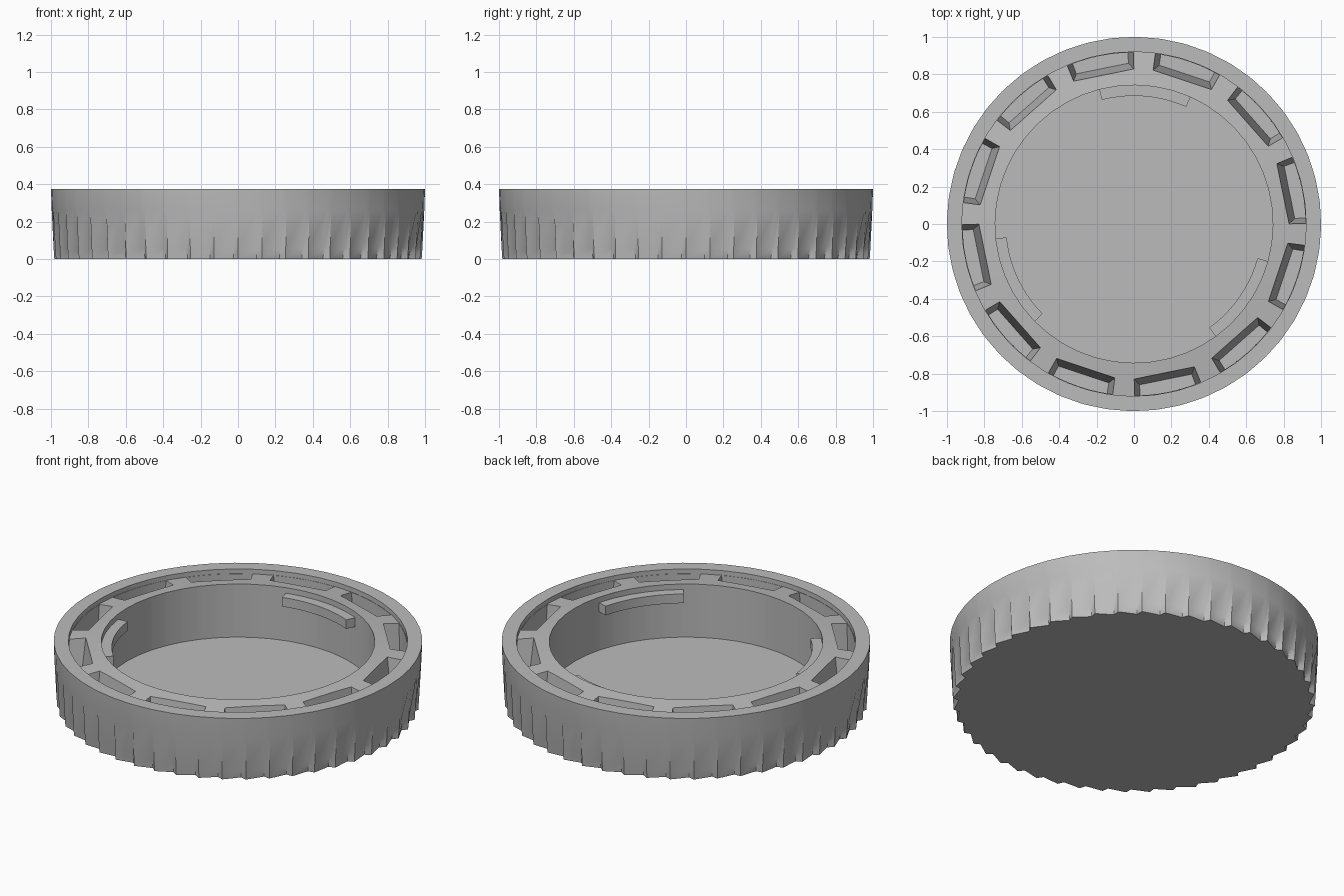
import bpy
import bmesh
from math import radians, cos, sin, pi

if "Cube" in bpy.data.objects:
    bpy.data.objects.remove(bpy.data.objects["Cube"])

TEETH = 48
POCKETS = 12
SEGS = TEETH * 2

grey = bpy.data.materials.new("grey_plastic")
grey.use_nodes = True
colour = (0.5, 0.5, 0.5, 1)
grey.diffuse_color = colour
grey.node_tree.nodes["Principled BSDF"].inputs["Base Color"].default_value = colour


def polar(r, a, z):
    return (r * cos(a), r * sin(a), z)


def bridge(bm, low, high):
    n = len(low)
    for i in range(n):
        j = (i + 1) % n
        bm.faces.new((low[i], low[j], high[j], high[i]))


def finish(name, bm):
    bmesh.ops.recalc_face_normals(bm, faces=bm.faces)
    mesh = bpy.data.meshes.new(name)
    bm.to_mesh(mesh)
    bm.free()
    obj = bpy.data.objects.new(name, mesh)
    mesh.materials.append(grey)
    bpy.context.collection.objects.link(obj)
    return obj


def activate(obj):
    bpy.ops.object.select_all(action="DESELECT")
    obj.select_set(True)
    bpy.context.view_layer.objects.active = obj


# Cap body: a lathe whose lower outside wall has saw-toothed grip ridges
bm = bmesh.new()
profile = [  # radius, height, ridge depth
    (0.982, 0, 0.03), (0.986, 0.06, 0.024), (0.996, 0.26, 0), (1, 0.375, 0),
    (0.92, 0.375, 0), (0.92, 0.347, 0), (0.742, 0.368, 0), (0.742, 0.05, 0),
]
step = 2 * pi / TEETH
rings = []
for r, z, depth in profile:
    ring = []
    for t in range(TEETH):
        ring.append(bm.verts.new(polar(r, t * step, z)))
        ring.append(bm.verts.new(polar(r - depth, (t + 0.8) * step, z)))
    rings.append(ring)
for low, high in zip(rings, rings[1:]):
    bridge(bm, low, high)
bm.faces.new(rings[0])
bm.faces.new(rings[-1])
body = finish("cap_body", bm)

# Drafted pockets around the collar: straight inner wall, curved outer wall
bm = bmesh.new()
for p in range(POCKETS):
    mid = radians(11.5 + p * 360 / POCKETS)
    loops = []
    for z, half, inner in ((0.06, 9.5, 0.86), (0.4, 11.7, 0.825)):
        half = radians(half)
        arc = [polar(0.917, mid - half + half * k / 3, z) for k in range(7)]
        chord = [polar(inner, mid + half, z), polar(inner, mid - half, z)]
        loops.append([bm.verts.new(v) for v in arc + chord])
    bridge(bm, *loops)
    bm.faces.new(loops[0])
    bm.faces.new(loops[1])
cutter = finish("pocket_cutter", bm)
cutter.hide_render = True

cut = body.modifiers.new("pockets", "BOOLEAN")
cut.operation = "DIFFERENCE"
cut.solver = "EXACT"
cut.object = cutter
activate(body)
bpy.ops.object.modifier_apply(modifier=cut.name)
bpy.data.objects.remove(cutter)
activate(body)
bpy.ops.object.shade_smooth_by_angle(angle=radians(30))

# Three bayonet tabs inside the collar
for t in range(3):
    bm = bmesh.new()
    sections = []
    for k in range(11):
        a = radians(66 + 120 * t + 3.85 * k)
        corners = ((0.685, 0.28), (0.75, 0.28), (0.75, 0.335), (0.685, 0.335))
        sections.append([bm.verts.new(polar(r, a, z)) for r, z in corners])
    for low, high in zip(sections, sections[1:]):
        bridge(bm, low, high)
    bm.faces.new(sections[0])
    bm.faces.new(sections[-1])
    tab = finish(f"bayonet_tab_{t + 1}", bm)
    activate(tab)
    bpy.ops.object.shade_smooth_by_angle(angle=radians(30))
